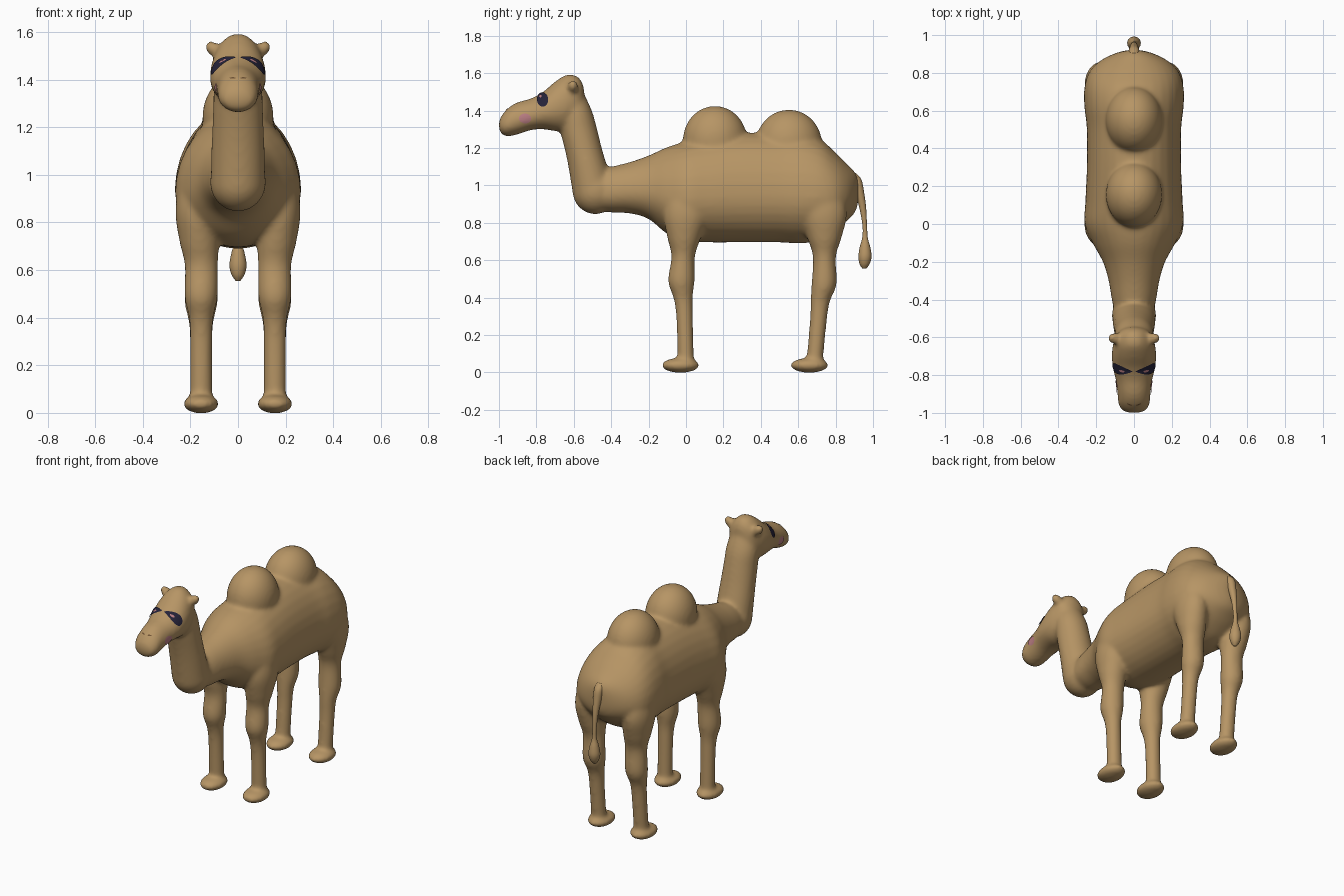
import bpy, bmesh
from math import sin, cos, pi
from mathutils import Vector, Matrix
from mathutils.bvhtree import BVHTree

cube = bpy.data.objects.get("Cube")
if cube:
    bpy.data.objects.remove(cube, do_unlink=True)


def material(name, rgb):
    m = bpy.data.materials.new(name)
    m.use_nodes = True
    m.diffuse_color = (*rgb, 1)
    m.node_tree.nodes["Principled BSDF"].inputs["Base Color"].default_value = (*rgb, 1)
    return m


TAN = material("tan coat", (0.47, 0.30, 0.13))
NAVY = material("dark navy", (0.018, 0.016, 0.04))
PINK = material("blush pink", (0.50, 0.21, 0.23))
BROWN = material("nostril brown", (0.16, 0.085, 0.035))


def finish(name, bm, mat):
    bmesh.ops.recalc_face_normals(bm, faces=bm.faces)
    mesh = bpy.data.meshes.new(name)
    bm.to_mesh(mesh)
    bm.free()
    mesh.materials.append(mat)
    mesh.shade_smooth()
    obj = bpy.data.objects.new(name, mesh)
    bpy.context.collection.objects.link(obj)
    return obj


def skin(bm, rings):
    """Bridge a list of point rings and cap both ends."""
    loops = [[bm.verts.new(p) for p in ring] for ring in rings]
    n = len(loops[0])
    for a, b in zip(loops, loops[1:]):
        for i in range(n):
            bm.faces.new((a[i], a[(i + 1) % n], b[(i + 1) % n], b[i]))
    bm.faces.new(loops[0])
    bm.faces.new(loops[-1])


def refine(stations, steps=6):
    """Smoothly interpolate between stations (Catmull-Rom)."""
    pts = [Vector(s) for s in stations]
    pts = [pts[0]] + pts + [pts[-1]]
    out = []
    for a, b, c, d in zip(pts, pts[1:], pts[2:], pts[3:]):
        for k in range(steps):
            t = k / steps
            out.append(b + (c - a) * (t / 2) + (a * 2 - b * 5 + c * 4 - d) * (t * t / 2)
                       + (b * 3 - a - c * 3 + d) * (t ** 3 / 2))
    return out + [pts[-1]]


ANGLES = [2 * pi * i / 32 for i in range(32)]


def loft_long(bm, stations, widest):
    """Egg sections along y: (y, bottom, top, half width)."""
    rings = []
    for y, lo, hi, w in refine(stations):
        mid = lo + (hi - lo) * widest
        rings.append([(w * cos(a), y, mid + sin(a) * ((hi - mid) if sin(a) > 0 else (mid - lo)))
                      for a in ANGLES])
    skin(bm, rings)


def loft_up(bm, stations):
    """Oval sections along z: (z, x, y, x radius, y radius)."""
    skin(bm, [[(x + rx * cos(a), y + ry * sin(a), z) for a in ANGLES]
              for z, x, y, rx, ry in refine(stations)])


def ball(bm, centre, radii, roll=0):
    m = Matrix.Translation(centre) @ Matrix.Rotation(roll, 4, 'Y') @ Matrix.Diagonal((*radii, 1))
    bmesh.ops.create_uvsphere(bm, u_segments=32, v_segments=20, radius=1, matrix=m)


bm = bmesh.new()
# trunk
loft_long(bm, [(-.48, .87, 1.08, .10), (-.4, .855, 1.10, .118), (-.3, .85, 1.125, .135),
               (-.2, .82, 1.16, .165), (-.1, .74, 1.205, .22), (0, .70, 1.235, .262),
               (.12, .695, 1.26, .258), (.3, .695, 1.28, .25), (.5, .695, 1.28, .25),
               (.62, .69, 1.28, .263), (.72, .71, 1.245, .263), (.8, .76, 1.175, .24),
               (.86, .81, 1.115, .185), (.9, .85, 1.075, .11), (.92, .9, 1.04, .04)], .42)
# humps
ball(bm, (0, .155, 1.24), (.15, .172, .185))
ball(bm, (0, .55, 1.22), (.15, .178, .185))
# neck
ball(bm, (0, -.485, .97), (.118, .122, .124))
loft_up(bm, [(.95, 0, -.49, .115, .115), (1.1, 0, -.525, .112, .104), (1.2, 0, -.55, .108, .1),
             (1.3, 0, -.575, .104, .1), (1.4, 0, -.595, .1, .092), (1.5, 0, -.62, .075, .07)])
# head
loft_long(bm, [(-1, 1.30, 1.345, .03), (-.985, 1.272, 1.375, .064), (-.95, 1.262, 1.415, .084),
               (-.9, 1.272, 1.445, .088), (-.83, 1.295, 1.465, .096), (-.765, 1.30, 1.50, .112),
               (-.7, 1.29, 1.555, .118), (-.64, 1.29, 1.592, .112), (-.59, 1.33, 1.588, .095),
               (-.56, 1.38, 1.56, .07), (-.545, 1.42, 1.52, .03)], .45)
for side in (-1, 1):
    # ears
    ball(bm, (side * .1, -.605, 1.527), (.045, .03, .03), -side * .6)
    # front legs
    x = side * .155
    loft_up(bm, [(1.0, side * .17, .0, .07, .09), (.85, side * .175, 0, .088, .12),
                 (.72, side * .163, -.01, .083, .09), (.62, side * .154, -.015, .07, .063),
                 (.49, x, -.025, .07, .071), (.4, x, -.016, .052, .052),
                 (.3, x, -.008, .047, .045), (.03, x, 0, .047, .044)])
    ball(bm, (x, -.03, .038), (.076, .102, .04))
    # hind legs
    loft_up(bm, [(1.0, side * .16, .72, .08, .11), (.85, side * .172, .735, .09, .125),
                 (.72, side * .163, .74, .083, .092), (.62, side * .154, .74, .07, .062),
                 (.47, x, .738, .07, .067), (.38, x, .718, .052, .052),
                 (.28, x, .708, .047, .046), (.03, x, .685, .047, .044)])
    ball(bm, (x, .66, .038), (.076, .102, .04))
body = finish("body", bm, TAN)

# fuse the parts into one soft skin
fuse = body.modifiers.new("fuse", 'REMESH')
fuse.mode = 'VOXEL'
fuse.voxel_size = .011
fuse.use_smooth_shade = True
soften = body.modifiers.new("soften", 'SMOOTH')
soften.factor = .5
soften.iterations = 14

# tail with tuft
bm = bmesh.new()
loft_up(bm, [(1.065, 0, .89, .02, .02), (1.03, 0, .91, .028, .028), (.97, 0, .925, .026, .026),
             (.88, 0, .945, .018, .018), (.78, 0, .956, .013, .012), (.72, 0, .957, .015, .015),
             (.67, 0, .957, .028, .028), (.62, 0, .957, .036, .035), (.58, 0, .955, .027, .027),
             (.555, 0, .953, .01, .01)])
finish("tail", bm, TAN)

# surface finder for the painted face details
skin_tree = BVHTree.FromObject(body, bpy.context.evaluated_depsgraph_get())


def patch(name, mat, origin, direction, across, up, lift):
    """Thin oval plate draped on the skin, seen along the given direction."""
    bm = bmesh.new()
    geo = bmesh.ops.create_circle(bm, cap_ends=True, segments=24, radius=1)
    bmesh.ops.poke(bm, faces=bm.faces[:])
    bmesh.ops.subdivide_edges(bm, edges=bm.edges[:], cuts=3, use_grid_fill=True)
    direction = Vector(direction)
    for v in bm.verts:
        start = Vector(origin) + Vector(across) * v.co.x + Vector(up) * v.co.y
        hit, normal, _, _ = skin_tree.ray_cast(start, direction)
        v.co = hit + normal * lift if hit else start
    obj = finish(name, bm, mat)
    # keep the plate facing outward
    if obj.data.polygons[0].normal.dot(direction) > 0:
        obj.data.flip_normals()


for side, label in ((-1, "right"), (1, "left")):
    inward = (-side, 0, 0)
    patch(label + "_eye", NAVY, (side * .3, -.765, 1.457), inward, (0, .03, 0), (0, 0, .037), .005)
    patch(label + "_eye_glint", PINK, (side * .3, -.775, 1.473), inward,
          (0, .007, 0), (0, 0, .008), .008)
    patch(label + "_cheek", PINK, (side * .3, -.86, 1.358), inward, (0, .033, 0), (0, 0, .025), .004)
    patch(label + "_nostril", BROWN, (side * .022, -1.2, 1.405), (0, 1, 0),
          (.013, 0, 0), (0, 0, .003), .003)
